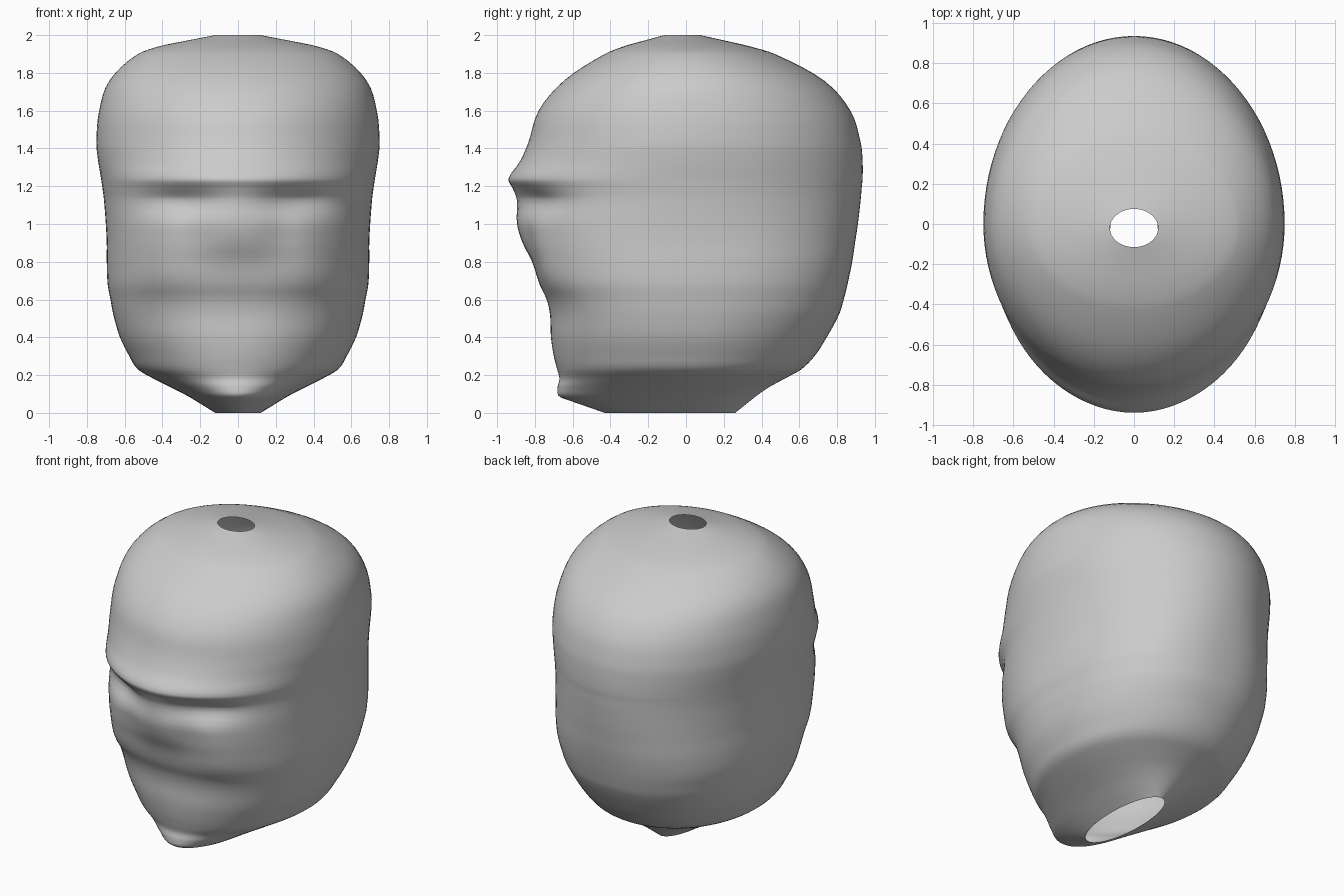
import bpy, bmesh
from math import sin, cos, pi, exp

if "Cube" in bpy.data.objects:
    bpy.data.objects.remove(bpy.data.objects["Cube"])

# Head outline: height, half width, front y, back y
RINGS = [
    (0.00, .12, -.43, .26), (0.08, .25, -.66, .36), (0.13, .345, -.68, .43),
    (0.18, .445, -.67, .52), (0.23, .53, -.682, .61), (0.30, .575, -.70, .68),
    (0.40, .625, -.715, .745), (0.52, .66, -.72, .81), (0.60, .675, -.738, .835),
    (0.68, .69, -.775, .855), (0.80, .695, -.815, .88), (0.90, .695, -.865, .895),
    (1.00, .70, -.895, .91), (1.13, .71, -.90, .925), (1.19, .718, -.92, .93),
    (1.24, .725, -.94, .935), (1.33, .74, -.88, .935), (1.43, .75, -.835, .925),
    (1.60, .735, -.78, .87), (1.76, .68, -.645, .73), (1.90, .53, -.43, .47),
    (1.95, .38, -.30, .30), (2.00, .12, -.115, .075)]
# Face relief on both sides: x, z, spread x, spread z, outward depth
RELIEF = [(.31, 1.12, .19, .07, -.06), (.22, .95, .10, .13, -.02), (.40, .76, .16, .14, .03)]
SEG, SUB = 96, 4


def slope(i, k):
    a, b = RINGS[max(i - 1, 0)], RINGS[min(i + 1, len(RINGS) - 1)]
    return (b[k] - a[k]) / (b[0] - a[0])


def blend(i, t, k):
    """Smooth interpolation of one outline column between two rings."""
    a, b = RINGS[i], RINGS[i + 1]
    h = b[0] - a[0]
    if i in (0, len(RINGS) - 2):
        return a[k] + (b[k] - a[k]) * t
    return ((2*t**3 - 3*t*t + 1) * a[k] + (t**3 - 2*t*t + t) * h * slope(i, k)
            + (3*t*t - 2*t**3) * b[k] + (t**3 - t*t) * h * slope(i + 1, k))


def power(v, e):
    return (1 if v >= 0 else -1) * abs(v) ** e


def ring(bm, z, w, yf, yb):
    mid = -.08 * (1 - z / .2) if z < .2 else (-.02 * (z - 1.8) / .2 if z > 1.8 else 0)
    box = 2 + .3 * exp(-((z - .7) / .35) ** 2)
    out = []
    for j in range(SEG):
        a = 2 * pi * j / SEG
        x = w * power(cos(a), 2 / box)
        s = power(sin(a), 2 / box)
        y = mid + s * ((yb - mid) if s > 0 else (mid - yf))
        if s < 0:
            for rx, rz, sx, sz, d in RELIEF:
                y -= d * min(1, -2 * s) * exp(-((abs(x) - rx) / sx) ** 2 - ((z - rz) / sz) ** 2)
        out.append(bm.verts.new((x, y, z)))
    return out


# Head shell, open at the crown and the neck
bm = bmesh.new()
loops = []
for i in range(len(RINGS) - 1):
    for n in range(SUB):
        t = n / SUB
        z = RINGS[i][0] + (RINGS[i + 1][0] - RINGS[i][0]) * t
        loops.append(ring(bm, z, *(blend(i, t, k) for k in (1, 2, 3))))
loops.append(ring(bm, *RINGS[-1]))
for lo, hi in zip(loops, loops[1:]):
    for j in range(SEG):
        k = (j + 1) % SEG
        bm.faces.new((lo[j], lo[k], hi[k], hi[j])).smooth = True
mesh = bpy.data.meshes.new("head")
bm.to_mesh(mesh)
bm.free()
head = bpy.data.objects.new("head", mesh)
bpy.context.collection.objects.link(head)
